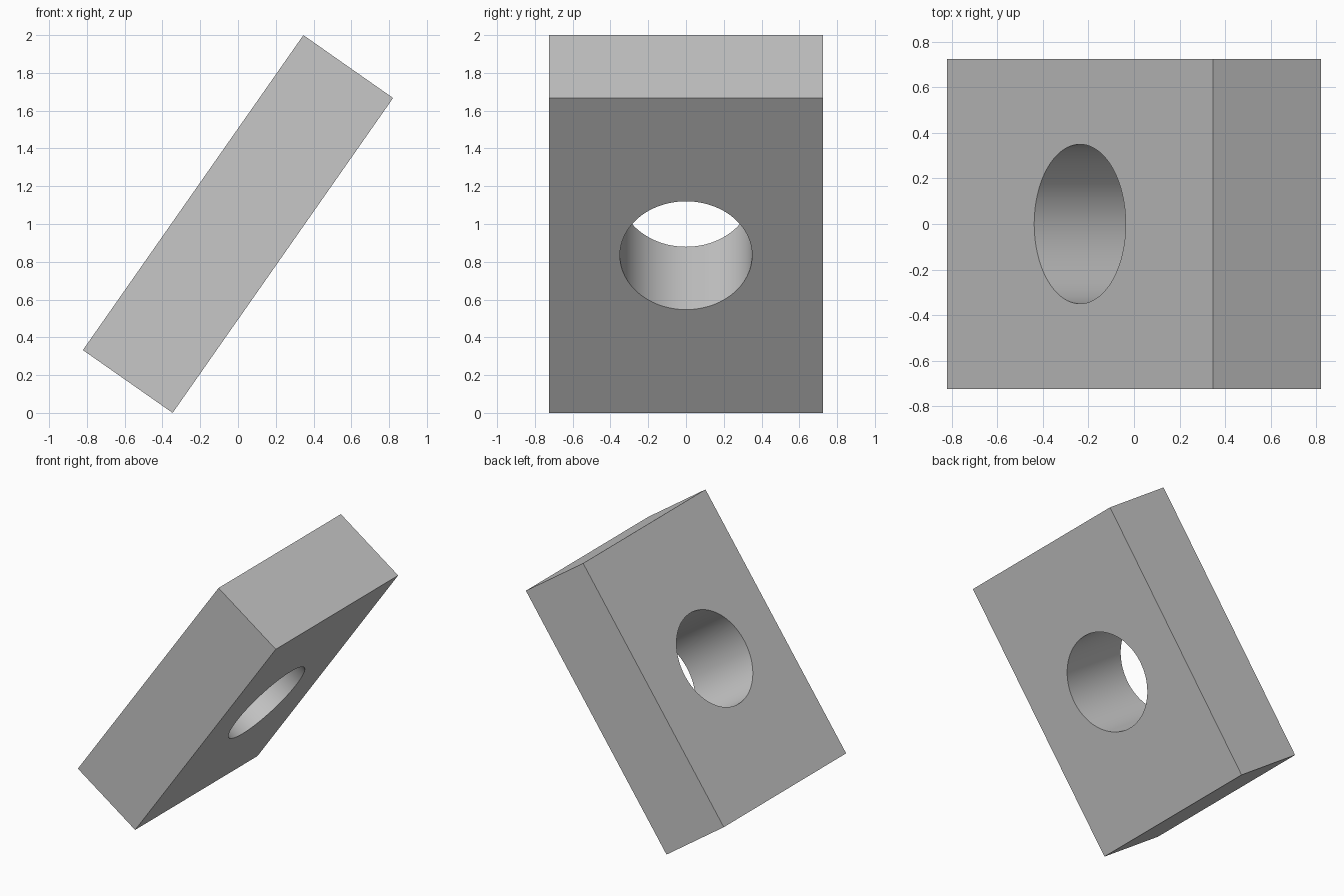
import bpy
from math import radians, sin, cos

LENGTH, WIDTH, THICKNESS = 2.035, 1.45, 0.58
HOLE_RADIUS = 0.35
TILT = radians(55)

cube = bpy.data.objects.get("Cube")
if cube:
    bpy.data.objects.remove(cube, do_unlink=True)

# Plain grey material
grey = bpy.data.materials.new("grey")
grey.use_nodes = True
colour = (0.57, 0.57, 0.57, 1)
grey.diffuse_color = colour
bsdf = next(n for n in grey.node_tree.nodes if n.type == 'BSDF_PRINCIPLED')
bsdf.inputs["Base Color"].default_value = colour

# Tilted block, resting on its lower long edge
height = LENGTH * sin(TILT) + THICKNESS * cos(TILT)
pose = dict(location=(0, 0, height / 2), rotation=(0, -TILT, 0))

bpy.ops.mesh.primitive_cube_add(size=1, **pose)
block = bpy.context.object
block.name = "block"
block.scale = (LENGTH, WIDTH, THICKNESS)
bpy.ops.object.transform_apply(location=False, rotation=False, scale=True)
block.data.materials.append(grey)

# Round hole straight through the broad faces
bpy.ops.mesh.primitive_cylinder_add(vertices=96, radius=HOLE_RADIUS,
                                    depth=THICKNESS * 2, **pose)
cutter = bpy.context.object
cutter.name = "hole_cutter"
cutter.hide_render = True
cutter.data.materials.append(grey)

hole = block.modifiers.new("hole", 'BOOLEAN')
hole.operation = 'DIFFERENCE'
hole.solver = 'EXACT'
hole.object = cutter

# Bake the hole, drop the cutter and smooth only the bore
bpy.ops.object.select_all(action='DESELECT')
block.select_set(True)
bpy.context.view_layer.objects.active = block
bpy.ops.object.modifier_apply(modifier=hole.name)
bpy.data.objects.remove(cutter, do_unlink=True)
bpy.ops.object.shade_smooth_by_angle(angle=radians(30))
